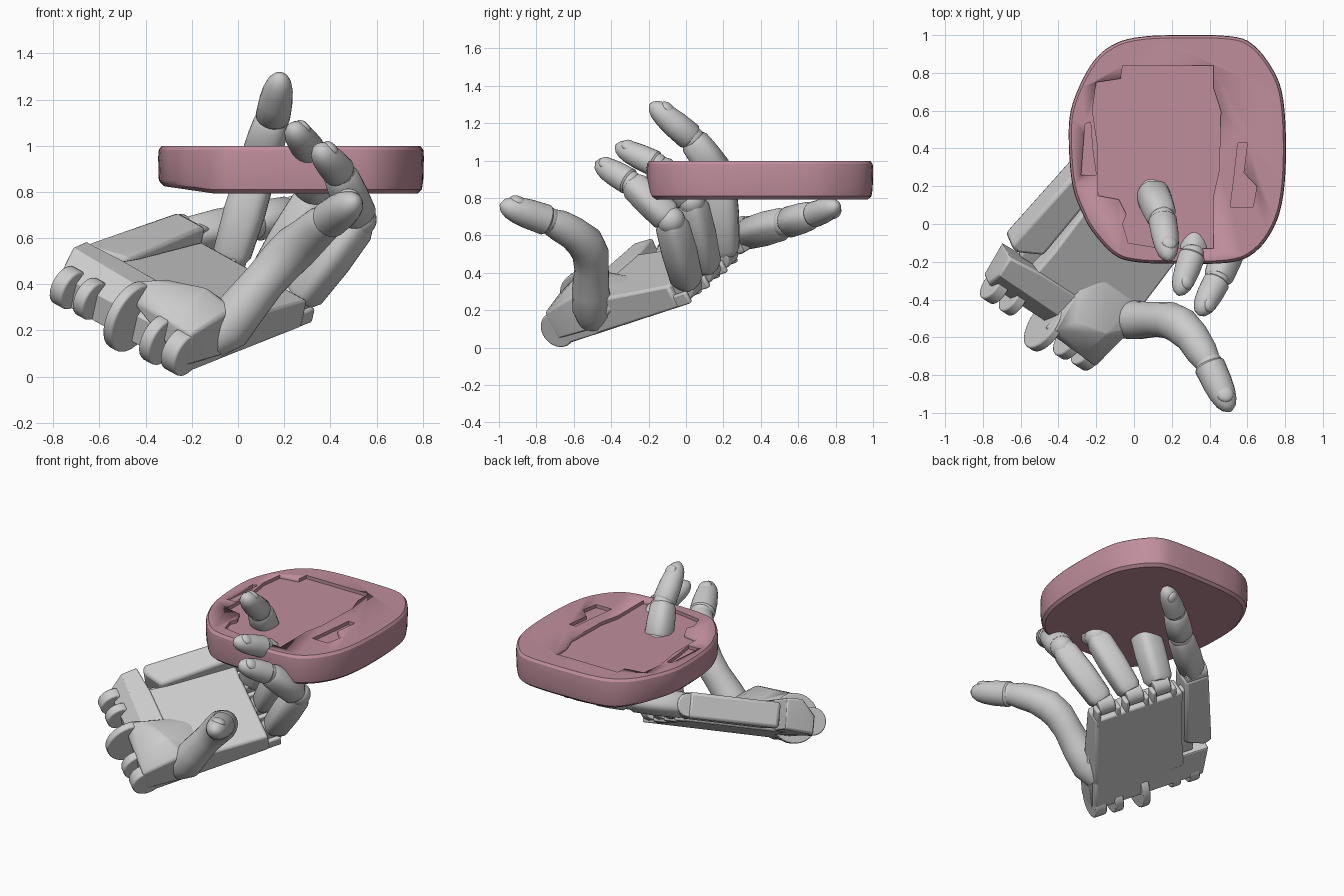
import bpy, bmesh, math
from mathutils import Vector, Matrix

if "Cube" in bpy.data.objects:
    bpy.data.objects.remove(bpy.data.objects["Cube"])

# Palm frame: A toward fingers, W from thumb side to little finger, N out of the palm
P0 = Vector((-0.26, -0.69, 0))
A = Vector((0.617, 0.747, 0.244)).normalized()
W = Vector((-0.76, 0.493, 0.42))
W = (W - W.dot(A) * A).normalized()
N = A.cross(W)
FRAME = Matrix.Translation(P0) @ Matrix((A, W, N)).transposed().to_4x4()


def finish(name, bm, world=None, bevel=0, angle=35):
    bmesh.ops.recalc_face_normals(bm, faces=bm.faces)
    me = bpy.data.meshes.new(name)
    bm.to_mesh(me)
    bm.free()
    ob = bpy.data.objects.new(name, me)
    bpy.context.collection.objects.link(ob)
    if world:
        ob.matrix_world = world
    if bevel:
        m = ob.modifiers.new("bevel", 'BEVEL')
        m.width, m.segments = bevel, 2
    bpy.ops.object.select_all(action='DESELECT')
    ob.select_set(True)
    bpy.context.view_layer.objects.active = ob
    bpy.ops.object.shade_smooth_by_angle(angle=math.radians(angle))
    return ob


def loft_rings(bm, rings):
    vs = [[bm.verts.new(p) for p in r] for r in rings]
    n = len(vs[0])
    for a, b in zip(vs, vs[1:]):
        for i in range(n):
            bm.faces.new((a[i], a[(i + 1) % n], b[(i + 1) % n], b[i]))
    bm.faces.new(vs[0])
    bm.faces.new(vs[-1])


def prism(name, outline, lo, hi, world=None, bevel=0):
    bm = bmesh.new()
    f = lambda v, p: v(*p) if callable(v) else v
    loft_rings(bm, [[(*p, f(lo, p)) for p in outline], [(*p, f(hi, p)) for p in outline]])
    return finish(name, bm, world, bevel)


def hull(name, pts, bevel):
    bm = bmesh.new()
    for co in pts:
        bm.verts.new(co)
    bmesh.ops.convex_hull(bm, input=bm.verts)
    return finish(name, bm, FRAME, bevel)


def box(name, a0, a1, w0, w1, n0, n1, bevel=0.01):
    return prism(name, [(a0, w0), (a1, w0), (a1, w1), (a0, w1)], n0, n1, FRAME, bevel)


def disc(name, a, w, n, r, depth):
    bm = bmesh.new()
    bmesh.ops.create_cone(bm, cap_ends=True, segments=32, radius1=r, radius2=r, depth=depth,
                          matrix=Matrix.Translation((a, w, n)) @ Matrix.Rotation(math.pi / 2, 4, 'X'))
    return finish(name, bm, FRAME, 0.008)


def tube(name, pts, radii, side, power=2.0):
    """Skin a chain of points with rounded-square rings."""
    pts = [Vector(p) for p in pts]
    rings = []
    for i, (p, r) in enumerate(zip(pts, radii)):
        d = (pts[min(i + 1, len(pts) - 1)] - pts[max(i - 1, 0)]).normalized()
        s = (side - side.dot(d) * d).normalized()
        u = d.cross(s)
        ring = []
        for k in range(24):
            c, q = math.cos(k * math.tau / 24), math.sin(k * math.tau / 24)
            ring.append(p + s * r * math.copysign(abs(c) ** (2 / power), c)
                        + u * r * math.copysign(abs(q) ** (2 / power), q))
        rings.append(ring)
    bm = bmesh.new()
    loft_rings(bm, rings)
    return finish(name, bm, angle=42)


def segment(name, p, q, profile, side, power=2.0):
    p, q = Vector(p), Vector(q)
    return tube(name, [p.lerp(q, t) for t, r in profile], [r for t, r in profile], side, power)


def ball(name, c, r):
    bm = bmesh.new()
    bmesh.ops.create_uvsphere(bm, u_segments=24, v_segments=14, radius=r, matrix=Matrix.Translation(c))
    return finish(name, bm)


def fingertip(name, p, q, r, side, back):
    prof = [(0, r * .85), (.05, r), (.4, r * .96), (.65, r * .86), (.82, r * .7), (.93, r * .48), (1, r * .15)]
    segment(name, p, q, prof, side)
    # Nail: flattened rounded shell on the back of the tip
    d = (q - p).normalized()
    b = (back - back.dot(d) * d).normalized()
    rot = Matrix((d, b.cross(d), b)).transposed().to_4x4()
    bm = bmesh.new()
    bmesh.ops.create_uvsphere(bm, u_segments=20, v_segments=10, radius=1)
    finish(name + "_nail", bm, Matrix.Translation(p.lerp(q, .7) + b * r * .56) @ rot
           @ Matrix.Diagonal((r * .6, r * .55, r * .34, 1)))


def finger(name, base, pip, dip, tip, r):
    base, pip, dip, tip = map(Vector, (base, pip, dip, tip))
    d1, d3 = (pip - base).normalized(), (tip - dip).normalized()
    side = d1.cross(d3).normalized()
    segment(name + "_proximal", base, pip,
            [(0, r * .7), (.08, r * .92), (.5, r), (.9, r * .95), (1, r * .75)], side, 3)
    ball(name + "_joint", pip, r * .88)
    segment(name + "_middle", pip, dip,
            [(.02, r * .7), (.14, r * .95), (.55, r * .93), (.88, r * .86), (.97, r * .7)], side, 2.5)
    ball(name + "_end_joint", dip, r * .74)
    fingertip(name + "_tip", dip, tip, r * .84, side, d1 - d3)


# Palm plate, thicker at the wrist
thick = lambda a, w: 0.2 - 0.065 * min(max((a - .25) / .55, 0), 1)
prism("palm_plate", [(.12, 0), (.42, 0), (.87, 0), (.87, .61), (.42, .61), (.3, .62), (.2, .62)],
      0, thick, FRAME, 0.015)
prism("little_finger_metacarpal", [(.38, .635), (.93, .635), (.93, .80), (.33, .825), (.31, .77)], 0.01, 0.175,
      FRAME, 0.02)
box("metacarpal_bridge", .28, .85, .58, .7, .03, .09)
# Wrist block with a sloping end face and raised outer heel
hull("wrist_block", [(.07, 0, 0), (.07, .76, 0), (.27, .80, .01), (.3, 0, 0), (.07, 0, .13), (.07, .76, .12),
                     (.15, 0, .2), (.17, .79, .215), (.28, .80, .21), (.3, .6, .2), (.3, 0, .19)], 0.012)

# Thumb mound
hull("thumb_mound", [(0.03, 0, .04), (.03, 0, .2), (.05, .38, .2), (.1, .36, .275), (.07, .12, .24), (.2, .30, .28),
                     (.25, .12, .31), (.31, 0, .25), (.4, -.02, .1), (.3, -.03, .04), (.52, .02, .12), (.5, .3, .14),
                     (.36, .36, .17)], 0.015)

# Wrist lugs
for i, (a, w, n, r, dep) in enumerate([(.05, .04, .09, .1, .08), (.05, .165, .09, .11, .06), (.06, .345, .115, .16, .05),
                                       (.07, .575, .09, .09, .06), (.07, .70, .085, .09, .07)]):
    disc(f"wrist_lug_{i}", a, w, n, r, dep)

# Knuckle hinges
for i, w in enumerate((.09, .29, .48)):
    disc(f"knuckle_{i}", .92, w, .075, .062, .11)
    box(f"knuckle_tongue_{i}", .8, .95, w - .085, w - .055, 0, .07)
    box(f"knuckle_tongue_b{i}", .8, .93, w + .055, w + .085, 0, .07)
disc("little_knuckle", .93, .72, .09, .075, .15)

# Fingers
finger("index_finger", (.27, .01, .34), (.525, -.08, .68), (.44, -.3, .885), (.345, -.48, .99), .086)
finger("middle_finger", (.12, .11, .42), (.335, .03, .78), (.31, -.16, .98), (.235, -.375, 1.08), .084)
finger("ring_finger", (-.035, .205, .5), (.09, .18, .92), (.15, .03, 1.12), (.185, -.19, 1.305), .09)
lb = P0 + .92 * A + .72 * W + .09 * N
finger("little_finger", lb, (.06, .53, .665), (.23, .68, .71), (.42, .81, .76), .083)

# Thumb
tside = Vector((.4, .6, -.3))
tube("thumb_base", [(-.12, -.5, .15), (-.05, -.5, .21), (.03, -.51, .31), (.12, -.505, .42), (.19, -.51, .5),
                    (.25, -.54, .56), (.31, -.6, .61), (.36, -.68, .655), (.39, -.73, .675)],
     [.08, .108, .1, .092, .098, .1, .09, .084, .07], tside)
ball("thumb_joint", (.4, -.745, .685), .072)
fingertip("thumb_tip", Vector((.395, -.74, .68)), Vector((.51, -.99, .765)), .083, tside, Vector((.3, -.1, .9)))

# Pink slab with a soft closed outline
pts = [(.2, 1), (.5, .995), (.63, .95), (.74, .81), (.79, .66), (.805, .4), (.79, .15), (.74, -.02), (.64, -.15),
       (.5, -.205), (.2, -.21), (0, -.2), (-.11, -.16), (-.22, -.04), (-.275, .06), (-.325, .2), (-.345, .42),
       (-.335, .6), (-.27, .77), (-.19, .89), (-.09, .96), (.03, .99)]
pts = [Vector(p) for p in pts]
outline = []
for i in range(len(pts)):
    a, b, c, d = (pts[(i + k) % len(pts)] for k in (-1, 0, 1, 2))
    for t in (0, .25, .5, .75):
        outline.append(.5 * (2 * b + (c - a) * t + (2 * a - 5 * b + 4 * c - d) * t * t + (3 * b - a - 3 * c + d) * t ** 3))
mid = Vector((.23, .395))
rings = []
for s, z in [(.955, .793), (.985, .81), (.995, .85), (1, .95), (.995, .982), (.975, 0.998)]:
    rings.append([(*(mid + (p - mid) * s), z + (max(0, -.12 - p.x) * .14 if z < .83 else 0)) for p in outline])
bm = bmesh.new()
loft_rings(bm, rings)
slab = finish("pink_slab", bm, angle=28)
pink = bpy.data.materials.new("pink")
pink.diffuse_color = (0.52, 0.27, 0.33, 1)
pink.use_nodes = True
pink.node_tree.nodes["Principled BSDF"].inputs["Base Color"].default_value = pink.diffuse_color
slab.data.materials.append(pink)

# Shallow sunken areas in the slab's top
recesses = [
    [(-.19, .15), (-.08, .13), (-.04, .05), (-.06, -.0), (-.03, -.1), (.15, -.13), (.42, -.13), (.42, .15), (.45, .28),
     (.46, .6), (.42, .72), (.42, .84), (-.06, .84), (-.07, .77), (-.2, .75), (-.22, .6), (-.19, .4)],
    [(-.28, .26), (-.2, .26), (-.22, .4), (-.23, .54), (-.26, .53)],
    [(.51, .09), (.63, .09), (.65, .2), (.58, .27), (.6, .43), (.55, .43), (.53, .25)]]
for i, r in enumerate(recesses):
    cut = prism(f"slab_recess_cutter_{i}", r, .975, 1.1)
    cut.hide_render = True
    cut.hide_set(True)
    m = slab.modifiers.new("recess", 'BOOLEAN')
    m.operation, m.object, m.solver = 'DIFFERENCE', cut, 'EXACT'
